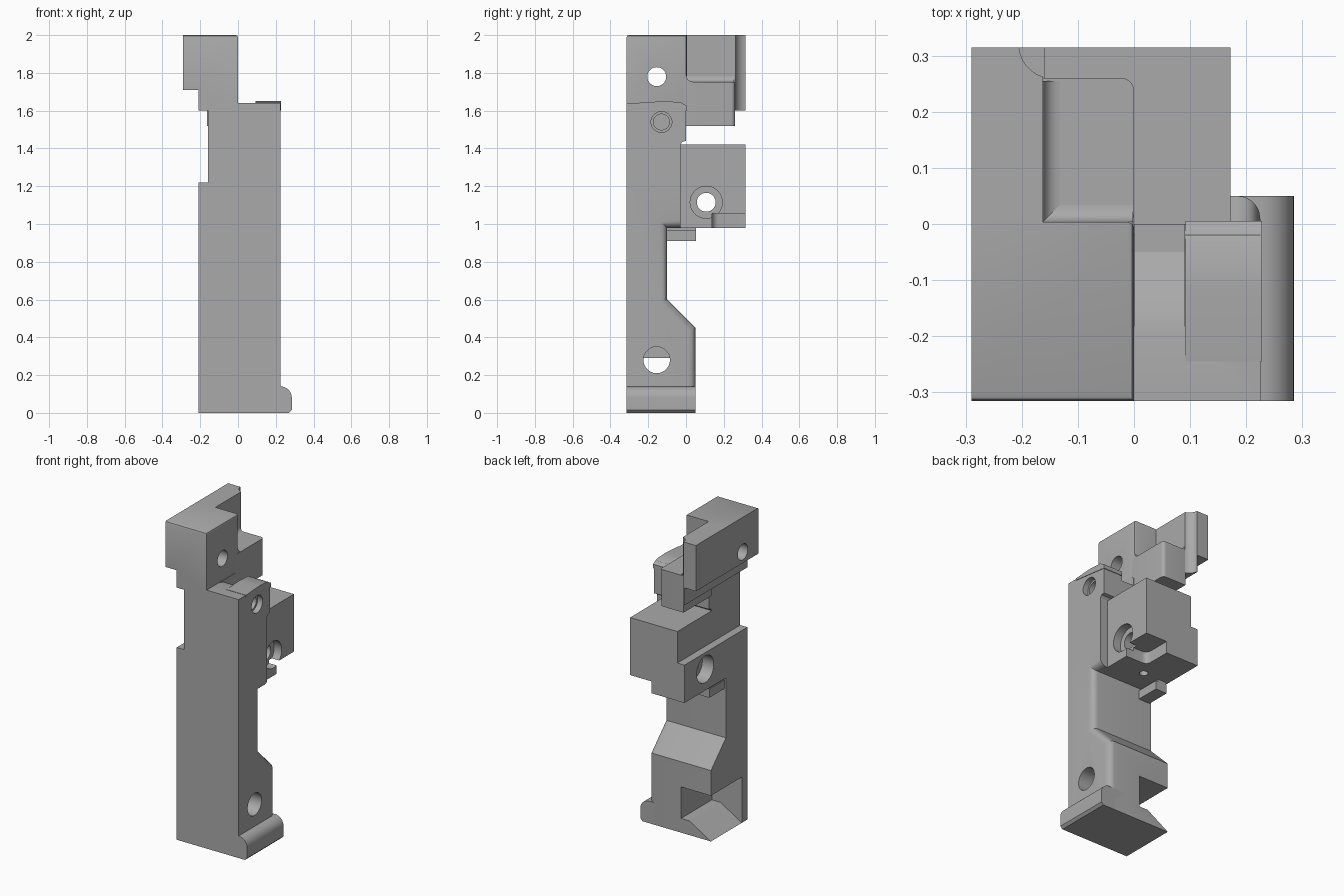
import bpy, bmesh, math
from mathutils import Vector

cube = bpy.data.objects.get("Cube")
if cube:
    bpy.data.objects.remove(cube)

GREY = (0.40, 0.40, 0.40, 1)
mat = bpy.data.materials.new("plain grey")
mat.use_nodes = True
mat.diffuse_color = GREY
mat.node_tree.nodes["Principled BSDF"].inputs["Base Color"].default_value = GREY

ORDER = {"x": lambda a, b, t: (t, a, b),
         "y": lambda a, b, t: (a, t, b),
         "z": lambda a, b, t: (a, b, t)}


def prism(name, axis, pts, lo, hi, bevel=0, rule=None, segs=5):
    """Extrude a 2D profile along an axis, rounding the edges picked by rule."""
    bm = bmesh.new()
    face = bm.faces.new([bm.verts.new(ORDER[axis](a, b, lo)) for a, b in pts])
    ext = bmesh.ops.extrude_face_region(bm, geom=[face])["geom"]
    shift = Vector(ORDER[axis](0, 0, hi - lo))
    bmesh.ops.translate(bm, vec=shift, verts=[v for v in ext if isinstance(v, bmesh.types.BMVert)])
    bmesh.ops.recalc_face_normals(bm, faces=bm.faces)
    if bevel:
        chosen = [e for e in bm.edges if all(rule(v.co) for v in e.verts)]
        bmesh.ops.bevel(bm, geom=chosen, offset=bevel, segments=segs,
                        profile=0.5, affect="EDGES", clamp_overlap=True)
    me = bpy.data.meshes.new(name)
    bm.to_mesh(me)
    bm.free()
    me.materials.append(mat)
    ob = bpy.data.objects.new(name, me)
    bpy.context.collection.objects.link(ob)
    return ob


def box(name, x, y, z, **kw):
    return prism(name, "z", [(x[0], y[0]), (x[1], y[0]), (x[1], y[1]), (x[0], y[1])], *z, **kw)


def arc(cx, cy, r, start, end, n):
    steps = [math.radians(start + (end - start) * i / n) for i in range(n + 1)]
    return [(cx + r * math.cos(t), cy + r * math.sin(t)) for t in steps]


def rod(axis, cx, cy, r, lo, hi):
    return prism("cutter", axis, arc(cx, cy, r, 0, 352.5, 47), lo, hi)


def cut(ob, *cutters):
    """Subtract each cutter, then remove it."""
    for c in cutters:
        mod = ob.modifiers.new("cut", "BOOLEAN")
        mod.operation, mod.solver, mod.object = "DIFFERENCE", "EXACT", c
    graph = bpy.context.evaluated_depsgraph_get()
    me = bpy.data.meshes.new_from_object(ob.evaluated_get(graph))
    ob.modifiers.clear()
    ob.data = me
    for c in cutters:
        bpy.data.objects.remove(c)


F, B = -0.315, 0.315        # front and back planes

# Lower column with sloped back step, side pocket and cross hole
lower = prism("lower_column", "x",
              [(F, 0), (.05, 0), (.05, .45), (-.1, .6), (-.1, .98),
               (-.03, .98), (-.03, 1.22), (F, 1.22)], -.21, .225,
              bevel=.04, rule=lambda c: c.x > .2 and c.y > -.11 and c.z < .99)
cut(lower,
    prism("cutter", "y", [(-.22, -.006), (-.06, .09), (0, .09), (0, .29), (-.22, .29)], -.26, .1),
    rod("x", -.155, .28, .07, -.01, .3))

# Rounded toe along the foot
prism("foot_toe", "y", [(.1, 0), (.27, 0), (.285, .015)]
      + arc(.225, .08, .06, 0, 90, 8) + [(.1, .14)], F, .05)

# Upper column with blind socket and sloped channel on top
upper = prism("upper_column", "x",
              [(F, 1.22), (-.03, 1.22), (-.03, 1.42), (-.02, 1.435), (0, 1.44),
               (0, 1.62), (-.02, 1.64), (F, 1.64)], -.16, .225)
cut(upper,
    rod("x", -.13, 1.54, .055, .19, .3), rod("x", -.13, 1.54, .042, .08, .2),
    prism("cutter", "x", [(-.24, 1.65), (-.15, 1.63), (-.05, 1.57), (.05, 1.57), (.05, 1.65)], .002, .09))
prism("top_pad", "x", [(-.245, 1.63), (-.245, 1.642), (-.12, 1.65), (-.03, 1.645), (.005, 1.625), (.005, 1.6)], .092, .228)

# Head block and tall side wall share a stepped outline
step = [(-.21, 1.6), (-.21, 1.71), (-.29, 1.71), (-.29, 2)]
head = prism("head_block", "y", step + [(0, 2), (0, 1.6)], F, .004,
             bevel=.012, rule=lambda c: (c.z > 1.9 and c.y < -.3) or (c.x > -.01 and c.z > 1.5 and c.y > 0), segs=2)
wall = prism("side_wall", "y", step + [(-.162, 2), (-.162, 1.6)], 0, B)
cut(wall, rod("z", -.145, .32, .06, 1.5, 2.1))
cut(head, rod("x", -.155, 1.78, .05, -.4, .1))

# Ledge beside the wall, with rounded rear corner, and its inner fillets
box("ledge", (-.165, 0), (-.02, .26), (1.52, 1.753),
    bevel=.022, rule=lambda c: c.x > -.01 and c.y > .1)
fillet = [(-.17, 1.74), (0, 1.74)]
prism("wall_fillet", "y", [(-.17, 1.74)] + arc(-.132, 1.783, .03, 270, 180, 6) + [(-.17, 1.79)], 0, .255)
prism("head_fillet", "x", [(-.005, 1.74)] + arc(.034, 1.783, .03, 270, 180, 6) + [(-.005, 1.79)], -.165, -.002)

# Rear block: full-width base, narrower above, bored through
rear = prism("rear_block", "y",
             [(-.21, .98), (.172, .98), (.172, 1.42), (-.16, 1.42), (-.16, 1.22), (-.21, 1.22)], -.1, B)
cut(rear,
    rod("x", .107, 1.115, .05, -.3, .3),
    rod("x", .107, 1.115, .085, .12, .3),
    rod("x", .107, 1.115, .085, -.3, -.13),
    box("cutter", (.02, .3), (.138, .4), (.9, 1.055),
        bevel=.035, rule=lambda c: c.x < .1 and c.y < .2),
    rod("z", -.03, .05, .025, .9, 1.02))

# Small stepped tab under the rear block
box("tab", (-.2, -.12), (-.1, .052), (.91, .965))
box("tab_neck", (-.195, -.135), (-.1, .052), (.95, .99))

# Smooth rounded areas, keep crisp edges
bpy.ops.object.select_all(action="DESELECT")
for ob in bpy.context.collection.objects:
    if ob.type == "MESH" and ob.data.materials and ob.data.materials[0] == mat:
        ob.select_set(True)
        bpy.context.view_layer.objects.active = ob
bpy.ops.object.shade_smooth_by_angle(angle=math.radians(30))
